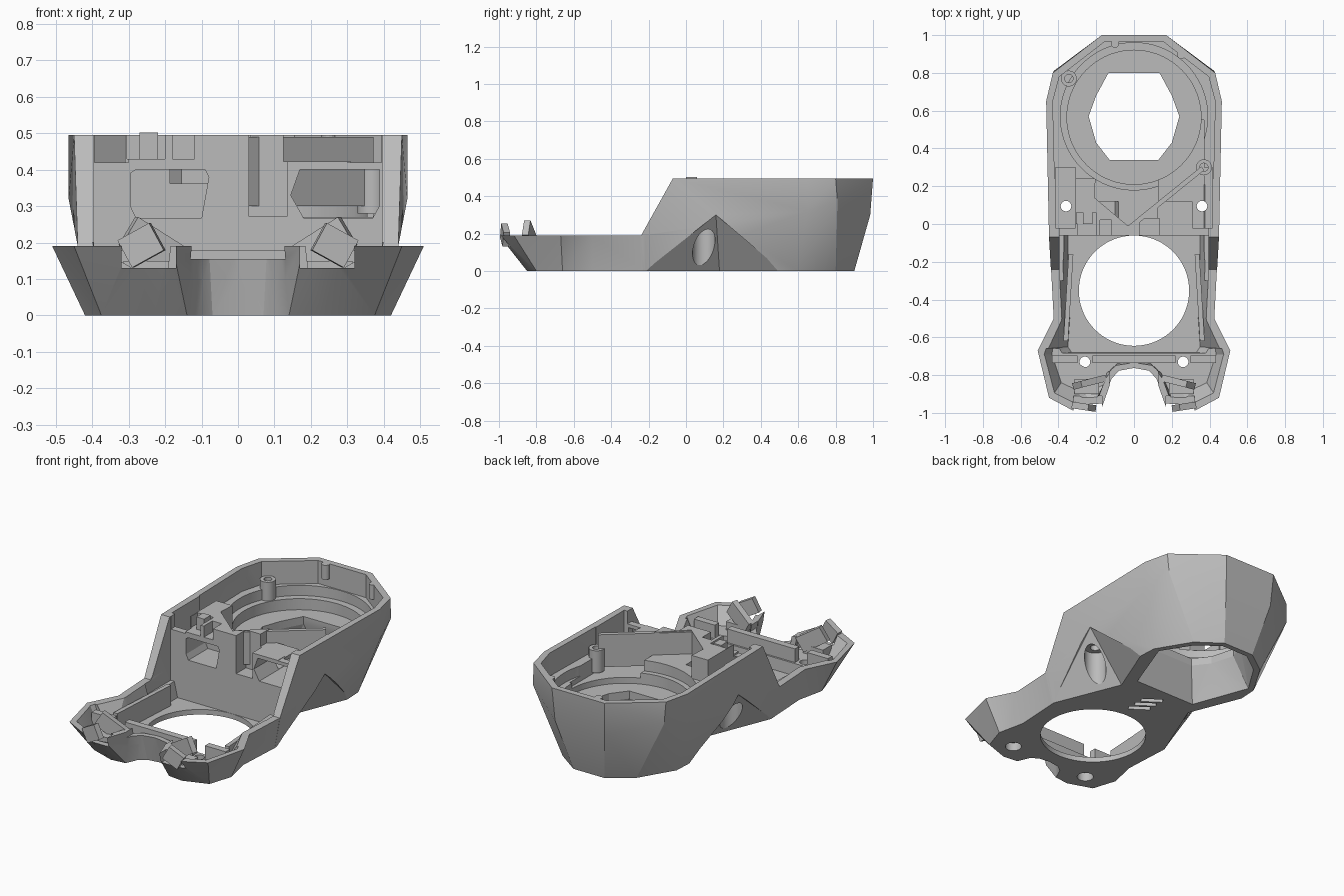
import bpy, bmesh, math
from mathutils import Matrix, Vector, Euler

old = bpy.data.objects.get("Cube")
if old:
    bpy.data.objects.remove(old, do_unlink=True)

grey = bpy.data.materials.new("plain grey")
grey.use_nodes = True
grey.diffuse_color = (0.5, 0.5, 0.5, 1)
grey.node_tree.nodes["Principled BSDF"].inputs["Base Color"].default_value = (0.5, 0.5, 0.5, 1)


def finish(bm, name):
    bmesh.ops.triangulate(bm, faces=bm.faces[:])
    bmesh.ops.recalc_face_normals(bm, faces=bm.faces[:])
    if bm.calc_volume(signed=True) < 0:
        bmesh.ops.reverse_faces(bm, faces=bm.faces[:])
    mesh = bpy.data.meshes.new(name)
    bm.to_mesh(mesh)
    bm.free()
    mesh.materials.append(grey)
    obj = bpy.data.objects.new(name, mesh)
    bpy.context.collection.objects.link(obj)
    return obj


def hull(name, points, side=0):
    """Convex solid; side 0 mirrors the points, otherwise it is one-sided."""
    bm = bmesh.new()
    for s in ([1, -1] if side == 0 else [side]):
        for x, y, z in points:
            bm.verts.new((x * s, y, z))
    bmesh.ops.convex_hull(bm, input=bm.verts[:])
    loose = [v for v in bm.verts if not v.link_faces]
    bmesh.ops.delete(bm, geom=loose, context='VERTS')
    return finish(bm, name)


def loft(name, top, bottom, z0, z1):
    """Solid between two mirrored half outlines."""
    bm = bmesh.new()

    def ring(half, z):
        return [bm.verts.new((x, y, z)) for x, y in
                half + [(-x, y) for x, y in reversed(half) if x > 0]]
    a, b = ring(bottom, z0), ring(top, z1)
    n = len(a)
    bm.faces.new(a[::-1])
    bm.faces.new(b)
    for i in range(n):
        j = (i + 1) % n
        bm.faces.new((a[i], a[j], b[j], b[i]))
    return finish(bm, name)


def box(name, x, y, z, rot=(0, 0, 0)):
    """Box from three (low, high) ranges, turned about its centre."""
    bm = bmesh.new()
    mid = Vector([(a + b) / 2 for a, b in (x, y, z)])
    size = [b - a for a, b in (x, y, z)]
    turn = Euler(rot).to_matrix().to_4x4()
    bmesh.ops.create_cube(bm, size=1, matrix=Matrix.Translation(mid) @ turn @ Matrix.Diagonal((*size, 1)))
    return finish(bm, name)


def cyl(name, x, y, r, z0, z1, sides=32):
    bm = bmesh.new()
    bmesh.ops.create_cone(bm, cap_ends=True, segments=sides, radius1=r, radius2=r, depth=z1 - z0,
                          matrix=Matrix.Translation((x, y, (z0 + z1) / 2)))
    return finish(bm, name)


def volume(mesh):
    bm = bmesh.new()
    bm.from_mesh(mesh)
    v = abs(bm.calc_volume())
    bm.free()
    return v


def combine(target, tool, mode='DIFFERENCE'):
    """Boolean that keeps the first solver result with a plausible volume."""
    before = volume(target.data)
    low, high = (before, before * 2) if mode == 'UNION' else (before * .6, before)
    for solver in ('MANIFOLD', 'EXACT', 'FLOAT'):
        mod = target.modifiers.new("combine", 'BOOLEAN')
        mod.operation, mod.object, mod.solver = mode, tool, solver
        bpy.context.view_layer.update()
        graph = bpy.context.evaluated_depsgraph_get()
        result = bpy.data.meshes.new_from_object(target.evaluated_get(graph))
        target.modifiers.remove(mod)
        after = volume(result)
        if low < after < high and abs(after - before) > 1e-7:
            target.data = result
            break
    bpy.data.objects.remove(tool, do_unlink=True)


# Faceted rear pod
body = hull("body_shell", [
    (.1, .9, 0), (.24, .8, 0), (.36, .6, 0), (.4, -.23, 0),
    (.16, .985, .3), (.425, .81, .37), (.465, .65, .32), (.45, .16, .3), (.44, -.24, .19),
    (.17, 1, .495), (.43, .8, .495), (.465, .65, .495), (.45, -.07, .495)])


def cut(tool):
    combine(body, tool)


# Flared front tray with the nose notch
combine(body, loft("tray",
    [(.42, 0), (.44, -.22), (.425, -.5), (.51, -.67), (.45, -.92), (.3, -1), (.18, -1), (.12, -.83), (.08, -.785), (0, -.77)],
    [(.37, 0), (.4, -.22), (.385, -.5), (.42, -.66), (.375, -.8), (.23, -.85), (.14, -.84), (.11, -.77), (.07, -.74), (0, -.73)],
    0, .19), 'UNION')

# Waist facets
for s in (1, -1):
    cut(hull("waist", [
        (.4, -.24, -.015), (.23, .18, -.015), (.37, .53, -.015), (.45, .16, .3),
        (.9, -.24, -.015), (.9, .53, -.015), (.9, .16, .3)], s))

# Tray interior, nose lobes, and the space ahead of the bulkhead
cut(loft("tray_pocket",
    [(.39, -.06), (.4, -.22), (.385, -.5), (.46, -.66), (.45, -.69)],
    [(.35, -.06), (.35, -.22), (.34, -.5), (.35, -.65), (.33, -.68)], .03, .2))
cut(box("front_clearance", (-.395, .395), (-.3, -.06), (.12, .6)))
cut(loft("nose_pocket",
    [(.47, -.66), (.48, -.69), (.425, -.9), (.295, -.965), (.205, -.965), (.15, -.82), (.1, -.755), (0, -.74)],
    [(.43, -.66), (.435, -.69), (.385, -.84), (.26, -.9), (.19, -.895), (.145, -.79), (.09, -.74), (0, -.725)],
    .1, .2))
cut(box("notch_lip", (-.13, .13), (-.85, -.725), (.155, .3)))
for s in (1, -1):
    cut(box("lobe_lip", sorted((s * .17, s * .32)), (-1.1, -.91), (.13, .3)))

# Pod interior: upper shell, stepped round bowl
cut(hull("upper_pocket", [(x, y, z) for z in (.36, .6) for x, y in
    [(.155, .965), (.395, .78), (.43, .65), (.42, .24)]]))
cut(cyl("bowl", 0, .57, .39, .3, .61, 72))
cut(cyl("bowl_floor", 0, .565, .355, .235, .62, 72))

# Outlet duct beside the bowl, side valleys and stepped deck
cut(box("outlet_duct", (.13, .37), (.12, .55), (.27, .63)))
for s in (1, -1):
    cut(box("side_valley", sorted((s * .31, s * .415)), (-.02, .3), (.28, .64)))
    cut(box("panel_drop", sorted((s * .3, s * .394)), (-.1, 0), (.42, .65)))
cut(box("right_deck", (.125, .392), (-.11, .2), (.422, .66)))
cut(box("deck_channel", (.03, .135), (-.12, .03), (.272, .67)))
cut(box("deck_slot", (-.18, -.12), (-.1, .02), (.43, .6)))
cut(box("deck_corner", (-.305, -.2), (-.1, .06), (.43, .6)))
cut(hull("deck_wedge", [(x, y, z) for z in (.362, .68) for x, y in
    [(-.02, -.02), (.13, .12), (.2, .3), (-.2, .3), (-.21, .14)]], 1))
cut(hull("right_window", [(x, y, z) for y in (-.1, .21) for x, z in
    [(.18, .268), (.37, .268), (.388, .3), (.388, .4), (.17, .4), (.145, .33)]], 1))
cut(hull("left_window", [(x, y, z) for y in (-.1, .12) for x, z in
    [(.1, .268), (.28, .268), (.295, .3), (.295, .39), (.28, .4), (.09, .4), (.08, .38)]], -1))

# Six-sided funnel and opening under the bowl
throat = [(.135, .8), (.2, .68), (.24, .57), (.2, .43), (.13, .34)]
cut(hull("funnel", [(.085, .87, -.005), (.215, .775, -.005), (.325, .6, -.005), (.2, .265, -.005)] +
         [(x, y, .19) for x, y in throat]))
cut(hull("throat", [(x, y, z) for z in (.15, .4) for x, y in throat]))

# Round tray opening, screw holes, counterbores and underside slots
cut(cyl("tray_opening", 0, -.353, .292, -.1, .1, 72))
for s in (1, -1):
    cut(cyl("screw_hole", s * .36, .095, .028, -.1, .4))
    cut(cyl("screw_recess", s * .36, .095, .06, -.12, .23))
    cut(cyl("nose_hole", s * .26, -.73, .028, -.1, .3))
    cut(cyl("nose_recess", s * .26, -.73, .045, -.12, .05))
for i in (-1, 0, 1):
    cut(box("slot", (-.06, .06), (.085 + i * .055, .115 + i * .055), (-.05, .05),
            (0, 0, math.radians(145))))

parts = [body]

# Diagonal wall between the duct and the deck
parts.append(box("diagonal_wall", (-.08, .42), (.125, .15), (.3, .49), (0, 0, math.radians(39))))

# Cross bar with gaps at the nose holes, and side rails
for name, lo, hi in (("middle_bar", -.22, .22), ("left_bar", .3, .435), ("right_bar", -.435, -.3)):
    parts.append(box(name, (lo, hi), (-.735, -.695), (.095, .18)))
for s, side in ((1, "left"), (-1, "right")):
    parts.append(box(side + "_rail", sorted((s * .335, s * .36)), (-.62, -.16), (.02, .15), (0, 0, s * .06)))
    # Tilted nose clips
    parts.append(box(side + "_rear_jaw", (s * .235 - .08, s * .235 + .08), (-.855, -.82), (.145, .235),
                     (0, s * -.55, s * -.25)))
    parts.append(box(side + "_front_jaw", (s * .265 - .05, s * .265 + .05), (-.985, -.95), (.15, .235),
                     (0, s * .5, s * .15)))
    parts.append(box(side + "_jaw_base", (s * .25 - .065, s * .25 + .065), (-.9, -.82), (.09, .15)))

# Screw posts inside the pod
for name, x, y in (("rear_post", -.345, .77), ("side_post", .37, .3)):
    post = cyl(name, x, y, .042, .28, .41)
    combine(post, cyl("post_hole", x, y, .022, .34, .6))
    parts.append(post)

# Small pegs on the rear wall and a tab on the rim
for name, x, y in (("middle_peg", -.1, .955), ("corner_peg", .25, .895)):
    parts.append(cyl(name, x, y, .022, .41, .495, 16))
parts.append(box("rim_tab", (-.27, -.22), (0, .06), (.4, .502)))

for part in parts:
    bpy.ops.object.select_all(action='DESELECT')
    part.select_set(True)
    bpy.context.view_layer.objects.active = part
    bpy.ops.object.shade_smooth_by_angle(angle=math.radians(20))
